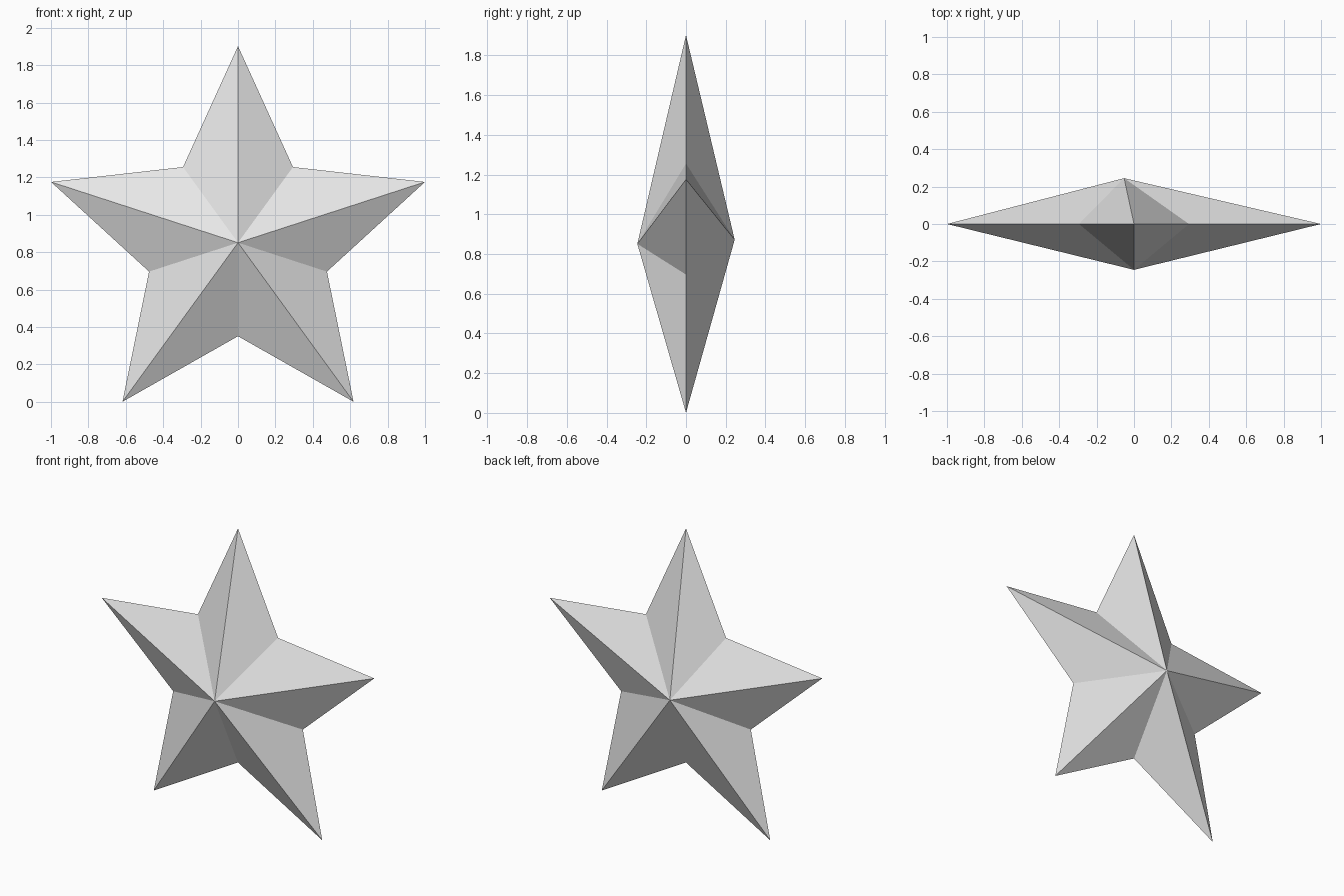
import bpy
import bmesh
from math import sin, cos, pi

cube = bpy.data.objects.get("Cube")
if cube:
    bpy.data.objects.remove(cube, do_unlink=True)

POINTS = 5
OUTER, INNER = 1.051, 0.5
CENTRE_Z = 0.851

# Plain grey material
grey = bpy.data.materials.new("light_grey")
grey.use_nodes = True
grey.diffuse_color = (0.8, 0.8, 0.8, 1)
bsdf = next(n for n in grey.node_tree.nodes if n.type == 'BSDF_PRINCIPLED')
bsdf.inputs["Base Color"].default_value = grey.diffuse_color

bm = bmesh.new()

# Star outline: tips and notches alternate around the rim
rim = []
for i in range(2 * POINTS):
    r = INNER if i % 2 else OUTER
    a = i * pi / POINTS
    rim.append(bm.verts.new((r * sin(a), 0, CENTRE_Z + r * cos(a))))

# Front and back peaks; the back one sits slightly off centre
front = bm.verts.new((0, -0.245, CENTRE_Z))
back = bm.verts.new((-0.053, 0.245, CENTRE_Z + 0.021))

# Flat facets fanning from each peak to the rim
for a, b in zip(rim, rim[1:] + rim[:1]):
    bm.faces.new((front, a, b))
    bm.faces.new((back, b, a))
bmesh.ops.recalc_face_normals(bm, faces=bm.faces)

mesh = bpy.data.meshes.new("star")
bm.to_mesh(mesh)
bm.free()
mesh.materials.append(grey)
star = bpy.data.objects.new("star", mesh)
bpy.context.collection.objects.link(star)
